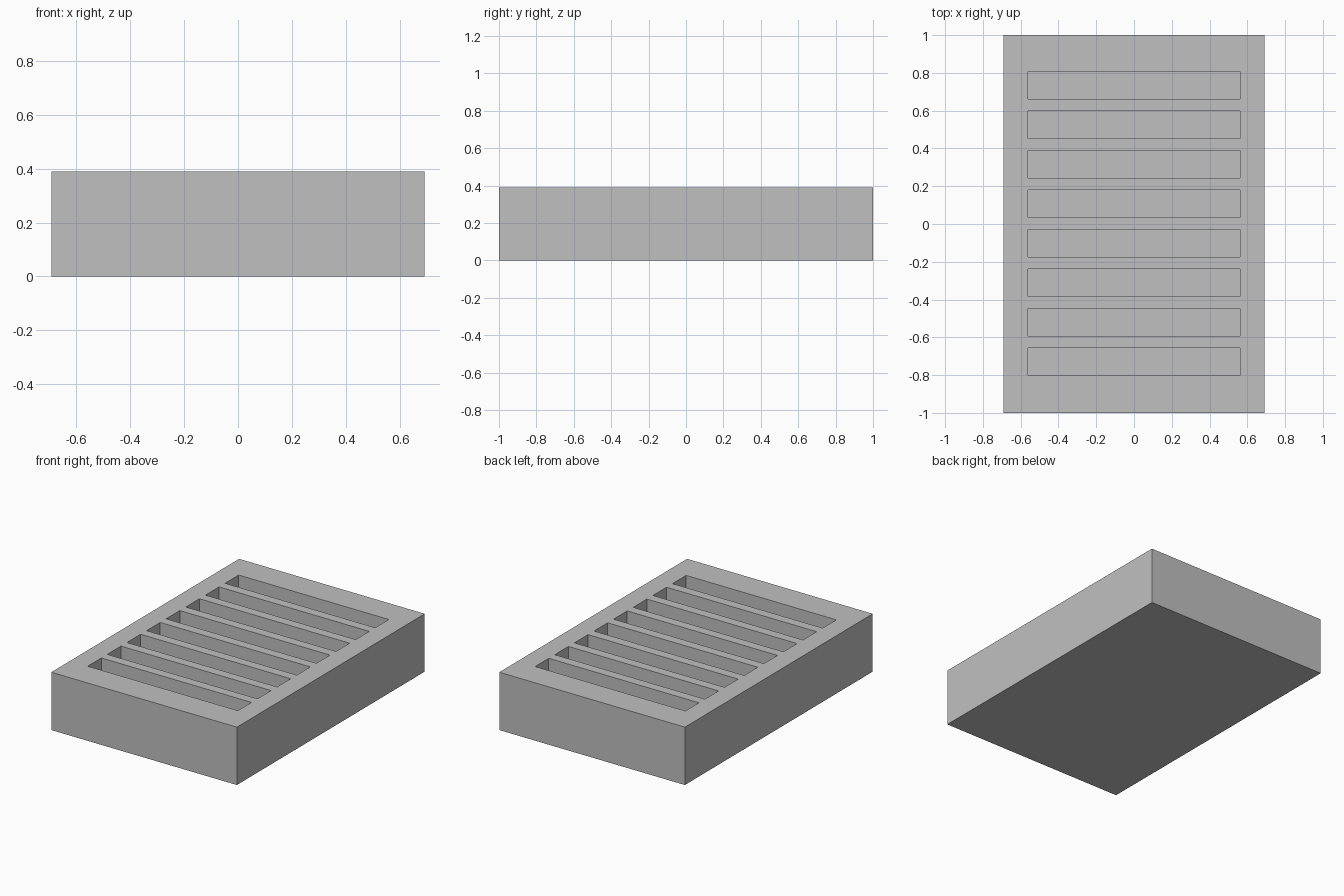
import bpy
import bmesh

# Remove the default cube
cube = bpy.data.objects.get("Cube")
if cube:
    bpy.data.objects.remove(cube, do_unlink=True)

HALF_X, HALF_Y, HEIGHT = 0.692, 1.0, 0.39
SLOT_HALF_X, SLOT_WIDTH, SLOT_DEPTH = 0.56, 0.145, 0.26
SLOT_COUNT, PITCH, CENTRE_Y = 8, 0.209, 0.003

# Single grey material
grey = bpy.data.materials.new("light_grey")
grey.use_nodes = True
colour = (0.527, 0.527, 0.527, 1.0)
grey.diffuse_color = colour
grey.node_tree.nodes["Principled BSDF"].inputs["Base Color"].default_value = colour

# Slot edges along the length, starting and ending at the block ends
ys = [-HALF_Y]
for i in range(SLOT_COUNT):
    middle = CENTRE_Y + (i - (SLOT_COUNT - 1) / 2) * PITCH
    ys += [middle - SLOT_WIDTH / 2, middle + SLOT_WIDTH / 2]
ys.append(HALF_Y)
xs = [-HALF_X, -SLOT_HALF_X, SLOT_HALF_X, HALF_X]

bm = bmesh.new()

# Top surface as a grid of strips
grid = [[bm.verts.new((x, y, HEIGHT)) for x in xs] for y in ys]
slots, top = [], []
for j in range(len(ys) - 1):
    for i in range(len(xs) - 1):
        face = bm.faces.new((grid[j][i], grid[j][i + 1],
                             grid[j + 1][i + 1], grid[j + 1][i]))
        top.append(face)
        if i == 1 and j % 2 == 1:
            slots.append(face)

# Outer walls and base
rim = [e for e in bm.edges if e.is_boundary]
walls = bmesh.ops.extrude_edge_only(bm, edges=rim)["geom"]
for v in (g for g in walls if isinstance(g, bmesh.types.BMVert)):
    v.co.z = 0.0
bmesh.ops.holes_fill(bm, edges=[e for e in bm.edges if e.is_boundary], sides=0)

# Sink the slots to form the recesses
for face in slots:
    sunk = bmesh.ops.extrude_discrete_faces(bm, faces=[face])["faces"][0]
    for v in sunk.verts:
        v.co.z -= SLOT_DEPTH

# Merge coplanar strips into clean flat faces
bmesh.ops.recalc_face_normals(bm, faces=bm.faces)
bmesh.ops.dissolve_limit(bm, angle_limit=0.01, verts=bm.verts, edges=bm.edges)

mesh = bpy.data.meshes.new("slotted_block")
bm.to_mesh(mesh)
bm.free()
mesh.materials.append(grey)
block = bpy.data.objects.new("slotted_block", mesh)
bpy.context.collection.objects.link(block)
